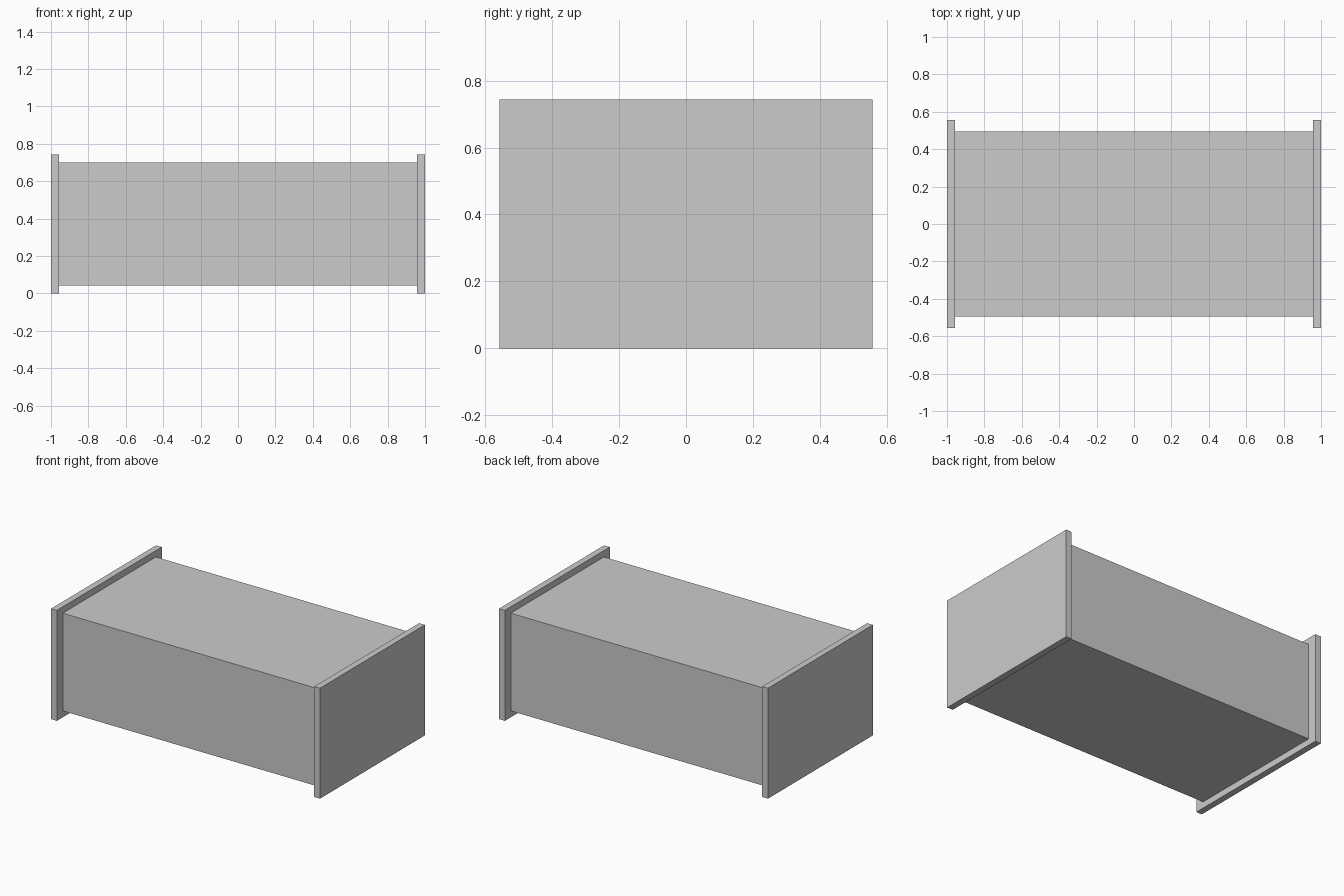
import bpy

if "Cube" in bpy.data.objects:
    bpy.data.objects.remove(bpy.data.objects["Cube"])


def box(name, center, size):
    bpy.ops.mesh.primitive_cube_add(size=1, location=center)
    obj = bpy.context.object
    obj.name = name
    obj.scale = size
    bpy.ops.object.transform_apply(location=False, rotation=False, scale=True)
    return obj


HEIGHT = 0.743   # end panel height
DEPTH = 1.114    # end panel depth
THICK = 0.043    # end panel thickness

# Main block, raised off the ground between the end panels
box("body", (0, 0, HEIGHT / 2), (2 - 2 * THICK, 0.99, HEIGHT - 2 * THICK))

# Larger flat panels capping both ends
for side, label in ((-1, "left"), (1, "right")):
    box(f"{label}_end_panel", (side * (1 - THICK / 2), 0, HEIGHT / 2),
        (THICK, DEPTH, HEIGHT))
